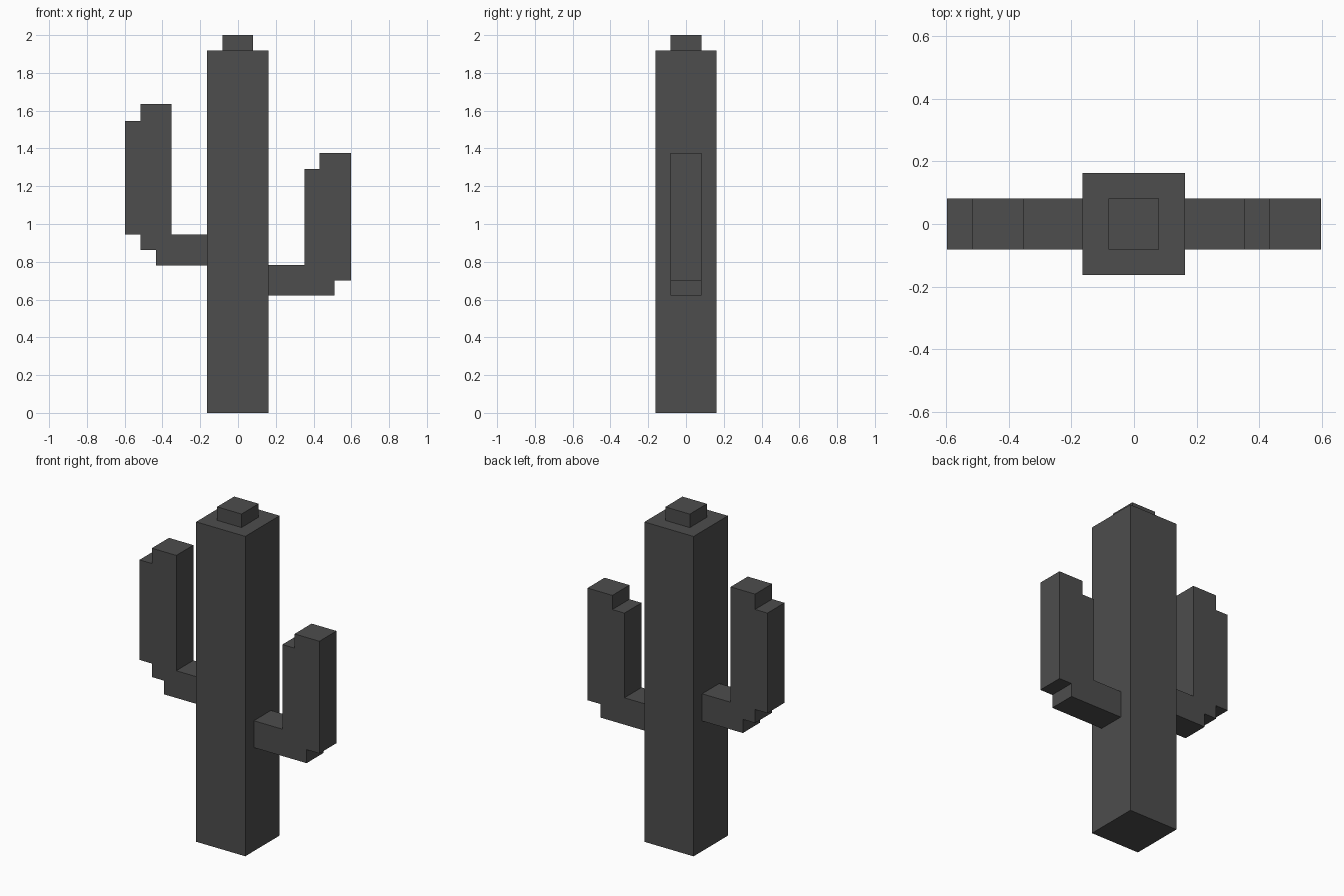
import bpy
import bmesh

if "Cube" in bpy.data.objects:
    bpy.data.objects.remove(bpy.data.objects["Cube"])

dark = bpy.data.materials.new("dark_grey")
dark.diffuse_color = (0.075, 0.075, 0.075, 1)
dark.use_nodes = True
dark.node_tree.nodes["Principled BSDF"].inputs["Base Color"].default_value = dark.diffuse_color


def extrude_profile(name, points, half_depth):
    """Extrude an XZ outline symmetrically along y."""
    bm = bmesh.new()
    face = bm.faces.new([bm.verts.new((x, -half_depth, z)) for x, z in points])
    result = bmesh.ops.extrude_face_region(bm, geom=[face])
    moved = [g for g in result["geom"] if isinstance(g, bmesh.types.BMVert)]
    bmesh.ops.translate(bm, verts=moved, vec=(0, 2 * half_depth, 0))
    bmesh.ops.recalc_face_normals(bm, faces=bm.faces)
    mesh = bpy.data.meshes.new(name)
    bm.to_mesh(mesh)
    bm.free()
    mesh.materials.append(dark)
    obj = bpy.data.objects.new(name, mesh)
    bpy.context.collection.objects.link(obj)
    return obj


TRUNK_L, TRUNK_R = -0.164, 0.162

# Trunk with its stepped crown
extrude_profile("trunk", [(TRUNK_L, 0), (TRUNK_R, 0), (TRUNK_R, 1.919), (TRUNK_L, 1.919)], 0.1625)
extrude_profile("crown", [(-0.082, 1.919), (0.08, 1.919), (0.08, 2.0), (-0.082, 2.0)], 0.081)

# Left arm: two steps under the elbow, one notch at the tip
extrude_profile("left_arm", [
    (TRUNK_L, 0.781), (-0.434, 0.781), (-0.434, 0.863), (-0.515, 0.863),
    (-0.515, 0.944), (-0.597, 0.944), (-0.597, 1.544), (-0.515, 1.544),
    (-0.515, 1.636), (-0.353, 1.636), (-0.353, 0.944), (TRUNK_L, 0.944)], 0.081)

# Right arm: one step under the elbow, one notch at the tip
extrude_profile("right_arm", [
    (TRUNK_R, 0.621), (0.512, 0.621), (0.512, 0.702), (0.597, 0.702),
    (0.597, 1.375), (0.432, 1.375), (0.432, 1.29), (0.352, 1.29),
    (0.352, 0.782), (TRUNK_R, 0.782)], 0.081)
